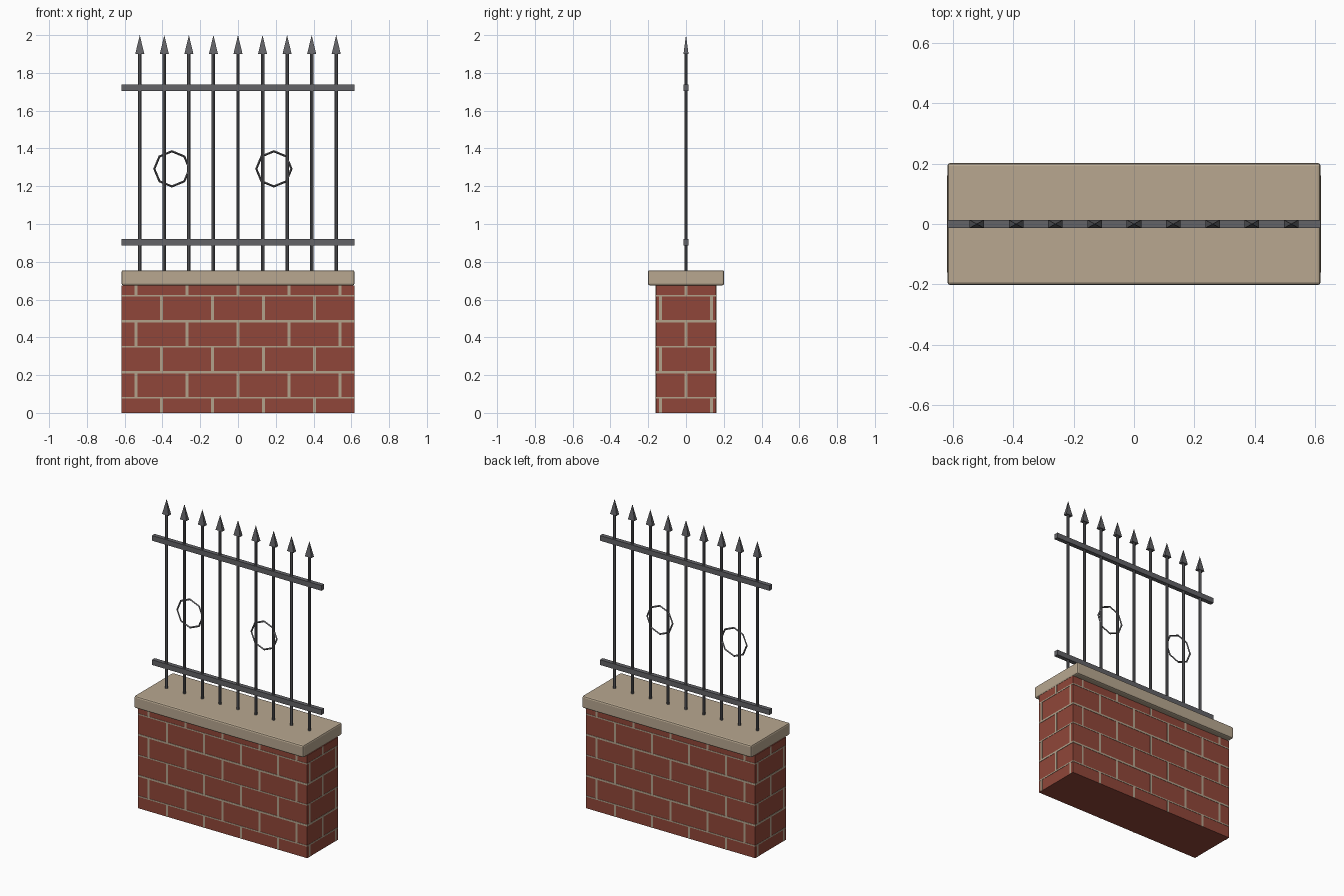
import bpy
import math

if "Cube" in bpy.data.objects:
    bpy.data.objects.remove(bpy.data.objects["Cube"])


def material(name, rgb):
    m = bpy.data.materials.new(name)
    m.diffuse_color = (*rgb, 1.0)
    m.use_nodes = True
    m.node_tree.nodes["Principled BSDF"].inputs["Base Color"].default_value = m.diffuse_color
    return m


BRICK = material("red_brick", (0.28, 0.062, 0.041))
MORTAR = material("tan_mortar", (0.45, 0.36, 0.26))
STONE = material("tan_stone", (0.48, 0.39, 0.28))
IRON = material("dark_iron", (0.125, 0.125, 0.135))

HALF_X, HALF_Y, WALL_TOP = 0.616, 0.16, 0.675


def finish(name, mat):
    ob = bpy.context.object
    ob.name = name
    ob.data.materials.append(mat)
    return ob


def box(name, mat, lo, hi):
    bpy.ops.mesh.primitive_cube_add(size=1, location=[(a + b) / 2 for a, b in zip(lo, hi)])
    ob = finish(name, mat)
    ob.scale = [b - a for a, b in zip(lo, hi)]
    bpy.ops.object.transform_apply(location=False, rotation=False, scale=True)
    return ob


# Brick wall and bevelled coping stone
box("brick_wall", BRICK, (-HALF_X, -HALF_Y, 0), (HALF_X, HALF_Y, WALL_TOP))
cap = box("coping_stone", STONE, (-0.617, -0.202, WALL_TOP), (0.617, 0.202, 0.755))
bevel = cap.modifiers.new("soft_edges", 'BEVEL')
bevel.width = 0.01
bevel.segments = 2

# Mortar joints: thin plates on all four walls, in running bond
T = 0.002
BEDS = [0.08, 0.215, 0.35, 0.485, 0.62]
COURSES = list(zip([0] + BEDS, BEDS + [WALL_TOP]))


def plate(side, along_x, a0, a1, z0, z1):
    out = HALF_Y if along_x else HALF_X
    d0, d1 = sorted((side * (out - T), side * (out + T)))
    if along_x:
        box("mortar_joint", MORTAR, (a0, d0, z0), (a1, d1, z1))
    else:
        box("mortar_joint", MORTAR, (d0, a0, z0), (d1, a1, z1))


for along_x, half in ((True, HALF_X), (False, HALF_Y)):
    for side in (-1, 1):
        for i, z in enumerate(BEDS):
            w = 0.006 if i % 2 else 0.004
            plate(side, along_x, -half, half, z - w, z + w)
        for row, (z0, z1) in enumerate(COURSES):
            shift = 0.135 if row % 2 == 0 else 0.0
            if row == len(COURSES) - 1:
                shift = 0.0
            for k in range(-3, 4):
                a = k * 0.27 + shift
                if abs(a) < half - 0.01:
                    plate(side, along_x, a - 0.007, a + 0.007, z0, z1)

# Horizontal rails
for z in (0.904, 1.722):
    box("rail", IRON, (-0.617, -0.014, z - 0.017), (0.617, 0.014, z + 0.017))

# Pickets with flattened four-sided spear heads
for i in range(9):
    x = (i - 4) * 0.13
    bpy.ops.mesh.primitive_cylinder_add(vertices=8, radius=0.009, depth=1.17,
                                        location=(x, 0, 1.325))
    finish("picket", IRON)
    bpy.ops.mesh.primitive_cone_add(vertices=4, radius1=0.024 * math.sqrt(2), radius2=0,
                                    depth=0.1, location=(x, 0, 1.95),
                                    rotation=(0, 0, math.pi / 4))
    bpy.ops.object.transform_apply(location=False, rotation=True, scale=False)
    head = finish("spear_head", IRON)
    head.scale.y = 0.56

# Octagonal ornament rings
for x in (-0.35, 0.19):
    bpy.ops.mesh.primitive_torus_add(major_segments=8, minor_segments=4, major_radius=0.093,
                                     minor_radius=0.006, location=(x, 0, 1.292),
                                     rotation=(math.pi / 2, 0, 0))
    finish("ornament_ring", IRON)
